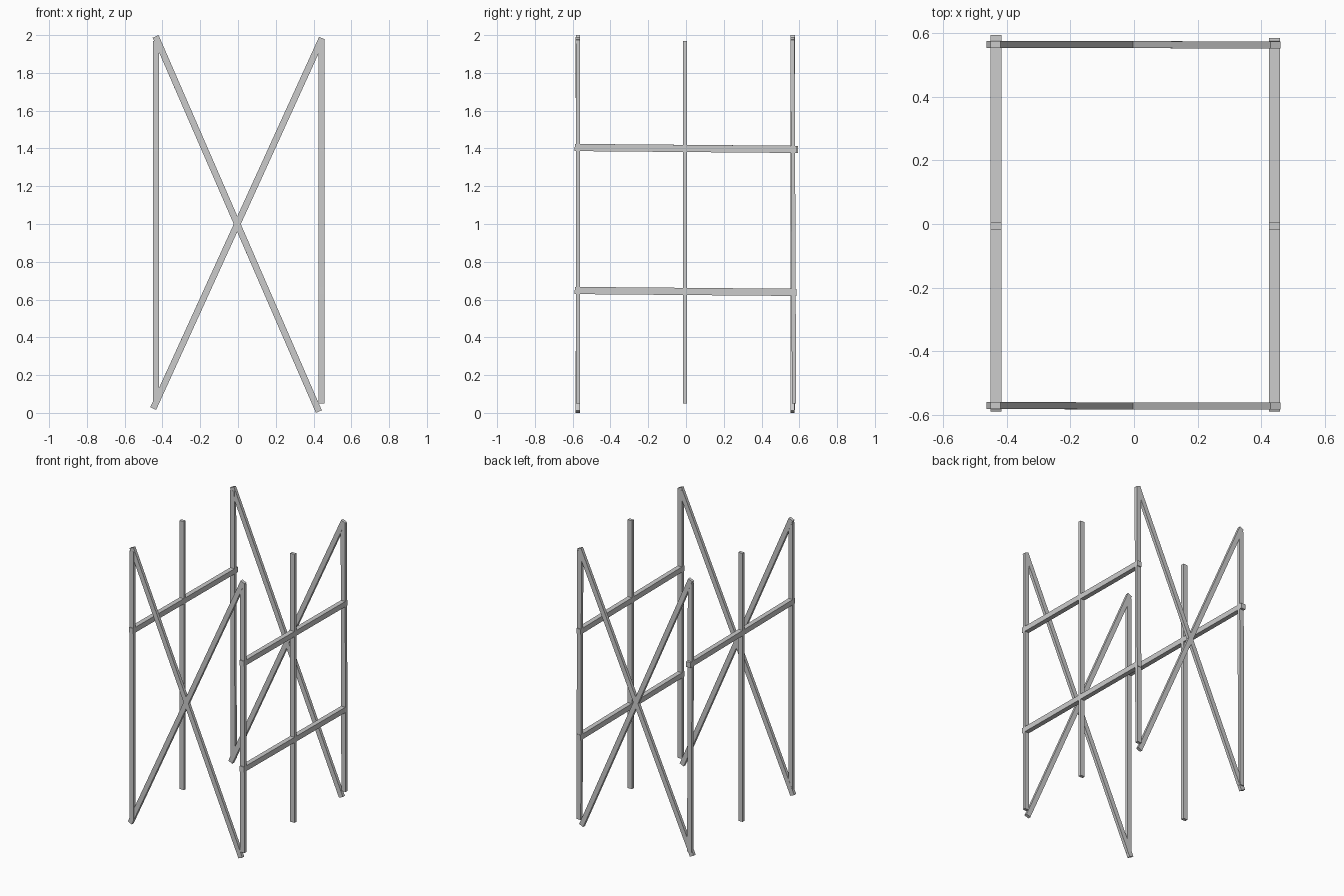
import bpy
from mathutils import Vector, Matrix

if "Cube" in bpy.data.objects:
    bpy.data.objects.remove(bpy.data.objects["Cube"])


def beam(name, start, end, width, depth, side):
    """Square-cut timber from start to end; width runs along the side axis."""
    a, b = Vector(start), Vector(end)
    axis = (b - a).normalized()
    s = Vector(side)
    s = (s - axis * s.dot(axis)).normalized()
    t = axis.cross(s)
    rot = Matrix((s, t, axis)).transposed().to_4x4()
    bpy.ops.mesh.primitive_cube_add(size=1)
    ob = bpy.context.object
    ob.name = name
    ob.data.transform(Matrix.Translation((a + b) / 2) @ rot
                      @ Matrix.Diagonal((width, depth, (b - a).length, 1)))
    return ob


X, Y = (1, 0, 0), (0, 1, 0)
LEFT, RIGHT = -0.434, 0.442
FRONT, MID, BACK = -0.572, -0.006, 0.564

# Upright posts: three on each side, the back ones leaning very slightly
for side, x in (("left", LEFT), ("right", RIGHT)):
    for row, y, lean in (("front", FRONT, 0), ("middle", MID, 0), ("back", BACK, 0.008)):
        beam(f"{side}_{row}_post", (x, y + lean, 0.05), (x, y, 1.97), 0.034, 0.022, X)

# Crossed braces on the front and back
for row, y in (("front", FRONT), ("back", BACK)):
    beam(f"{row}_rising_brace", (-0.449, y + 0.001, 0.023), (0.445, y - 0.001, 1.984),
         0.034, 0.022, X)
    beam(f"{row}_falling_brace", (-0.436, y + 0.001, 1.993), (0.428, y - 0.001, 0.007),
         0.034, 0.022, X)

# Side rails: two on the right, only the upper one on the left
for name, x, y0, y1, z in (("left_upper_rail", LEFT, -0.589, 0.594, 1.40),
                           ("right_upper_rail", RIGHT, -0.589, 0.584, 1.40),
                           ("right_lower_rail", RIGHT, -0.589, 0.584, 0.643)):
    beam(name, (x, y0, z + 0.005), (x, y1, z - 0.005), 0.034, 0.038, X)
